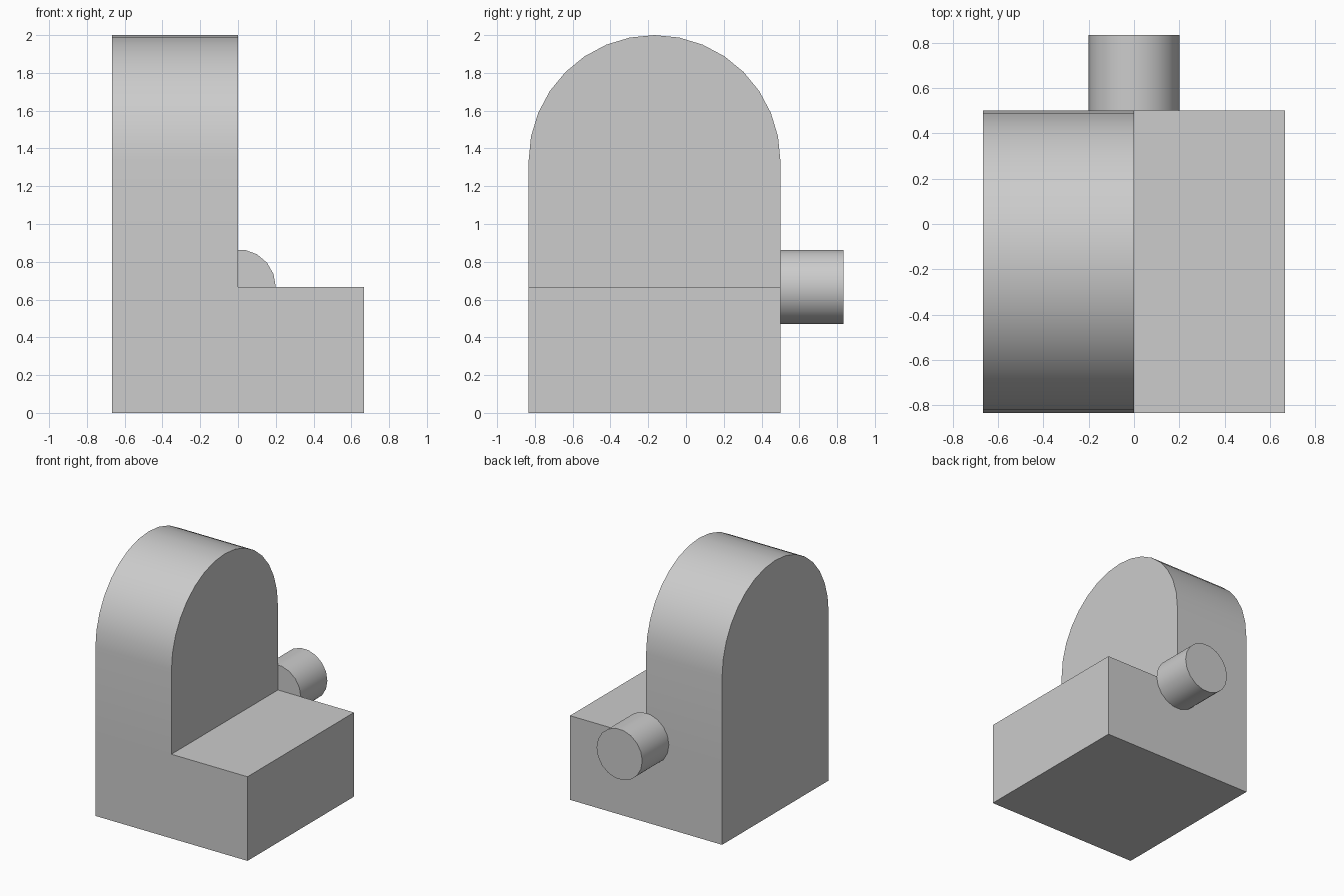
import bpy
import bmesh
import math
from mathutils import Matrix, Vector

default = bpy.data.objects.get("Cube")
if default:
    bpy.data.objects.remove(default, do_unlink=True)

# One plain grey for everything
GREY = (0.604, 0.604, 0.604, 1)
grey = bpy.data.materials.new("light grey")
grey.use_nodes = True
grey.diffuse_color = GREY
grey.node_tree.nodes["Principled BSDF"].inputs["Base Color"].default_value = GREY

R = 2 / 3                  # arch radius, step height and half width
FRONT, BACK = -5 / 6, 0.5
MID = (FRONT + BACK) / 2


def finish(bm, name):
    bmesh.ops.recalc_face_normals(bm, faces=bm.faces[:])
    mesh = bpy.data.meshes.new(name)
    bm.to_mesh(mesh)
    bm.free()
    mesh.materials.append(grey)
    obj = bpy.data.objects.new(name, mesh)
    bpy.context.collection.objects.link(obj)
    bpy.ops.object.select_all(action='DESELECT')
    obj.select_set(True)
    bpy.context.view_layer.objects.active = obj
    bpy.ops.object.shade_smooth_by_angle(angle=math.radians(30))
    return obj


def extrude_x(bm, faces, distance):
    """Extrude faces along x and return the new cap faces."""
    geom = bmesh.ops.extrude_face_region(bm, geom=faces)["geom"]
    verts = [g for g in geom if isinstance(g, bmesh.types.BMVert)]
    bmesh.ops.translate(bm, verts=verts, vec=Vector((distance, 0, 0)))
    return [g for g in geom if isinstance(g, bmesh.types.BMFace)]


# Body: arched upright, whose lower part continues into the step
bm = bmesh.new()
bottom = [bm.verts.new((-R, y, 0)) for y in (FRONT, BACK)]
ledge = [bm.verts.new((-R, y, R)) for y in (BACK, FRONT)]
arch = []
for i in range(17):
    a = math.pi * i / 16
    arch.append(bm.verts.new((-R, MID + R * math.cos(a), 2 * R + R * math.sin(a))))
lower = bm.faces.new(bottom + ledge)
upper = bm.faces.new([ledge[1], ledge[0]] + arch)
caps = extrude_x(bm, [lower, upper], R)
step_side = [f for f in caps if f.calc_center_median().z < R]
extrude_x(bm, step_side, R)
finish(bm, "arched_body_with_step")

# Peg: round stub on the back, centred at step height
bm = bmesh.new()
length = 1 / 3
place = (Matrix.Translation((0, BACK + length / 2, R))
         @ Matrix.Rotation(math.pi / 2, 4, 'X')
         @ Matrix.Rotation(math.pi / 2, 4, 'Z'))
bmesh.ops.create_cone(bm, cap_ends=True, segments=18, radius1=0.2, radius2=0.2,
                      depth=length, matrix=place)
finish(bm, "back_peg")
